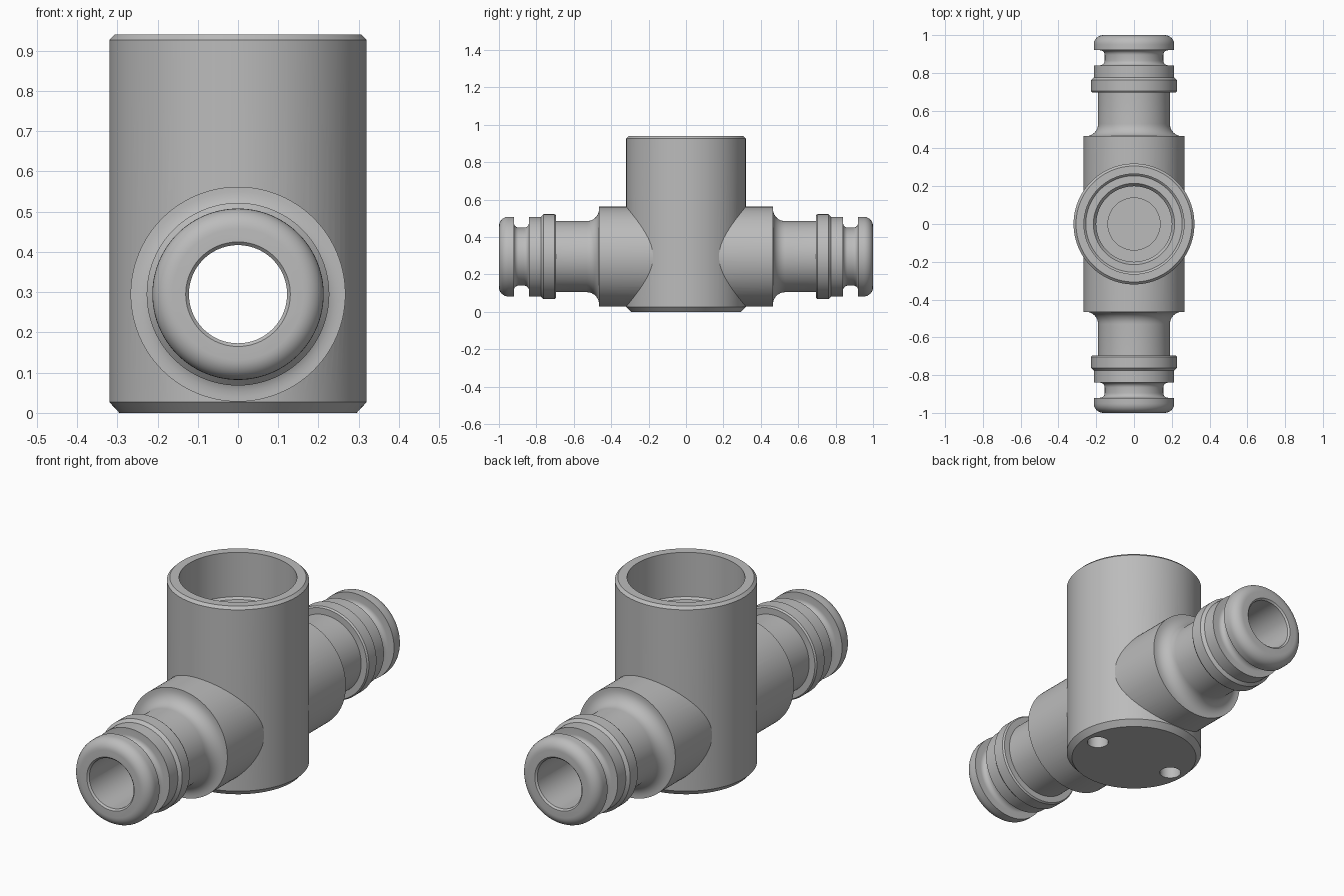
import bpy, bmesh, math
from mathutils import Matrix

cube = bpy.data.objects.get("Cube")
if cube:
    bpy.data.objects.remove(cube, do_unlink=True)

SEGMENTS = 96
PIPE_Z = 0.295

grey = bpy.data.materials.new("plain grey")
grey.use_nodes = True
colour = (0.5, 0.5, 0.5, 1)
grey.diffuse_color = colour
grey.node_tree.nodes["Principled BSDF"].inputs["Base Color"].default_value = colour


def lathe(name, profile, matrix=Matrix(), segments=SEGMENTS):
    """Closed solid turned from (radius, height) points."""
    bm = bmesh.new()
    rings = []
    for r, h in profile:
        ring = []
        for i in range(segments):
            a = math.tau * i / segments
            ring.append(bm.verts.new((r * math.cos(a), r * math.sin(a), h)))
        rings.append(ring)
    for low, high in zip(rings, rings[1:]):
        for i in range(segments):
            j = (i + 1) % segments
            bm.faces.new((low[i], low[j], high[j], high[i]))
    bm.faces.new(rings[0])
    bm.faces.new(rings[-1])
    bm.transform(matrix)
    bmesh.ops.recalc_face_normals(bm, faces=bm.faces)
    mesh = bpy.data.meshes.new(name)
    bm.to_mesh(mesh)
    bm.free()
    mesh.materials.append(grey)
    obj = bpy.data.objects.new(name, mesh)
    bpy.context.collection.objects.link(obj)
    return obj


def arc(r, h, radius, start, end, steps=8):
    """Fillet points around centre (r, h), angles in degrees."""
    points = []
    for i in range(steps + 1):
        a = math.radians(start + (end - start) * i / steps)
        points.append((r + radius * math.cos(a), h + radius * math.sin(a)))
    return points


def combine(target, tool, operation):
    bpy.context.view_layer.objects.active = target
    mod = target.modifiers.new(tool.name, 'BOOLEAN')
    mod.operation = operation
    mod.solver = 'EXACT'
    mod.object = tool
    bpy.ops.object.modifier_apply(modifier=mod.name)
    bpy.data.objects.remove(tool, do_unlink=True)


# Upright round body with chamfered ends
body = lathe("tee_fitting_body", [
    (0.295, 0), (0.32, 0.027), (0.32, 0.927), (0.307, 0.94)])

# Side spigots: shoulder, neck, collar, seal groove and rounded tip
half = [(0.267, 0.465)]
half += arc(0.255, 0.53, 0.065, 270, 180)
half += [(0.19, 0.695), (0.221, 0.695), (0.227, 0.703), (0.227, 0.762)]
half += [(0.213, 0.776), (0.213, 0.84)]
half += arc(0.18, 0.865, 0.025, 270, 180, 6)
half += arc(0.18, 0.895, 0.025, 180, 90, 6)
half += [(0.213, 0.92)]
half += arc(0.163, 0.95, 0.05, 0, 90)
lying = Matrix.Translation((0, 0, PIPE_Z)) @ Matrix.Rotation(math.pi / 2, 4, 'X')
spigots = lathe("spigots", [(r, -h) for r, h in reversed(half)] + half, lying)
combine(body, spigots, 'UNION')

# Stepped socket open at the top
socket = lathe("socket_cutter", [
    (0.138, 0.12), (0.138, 0.5), (0.2, 0.5), (0.2, 0.69), (0.215, 0.71),
    (0.255, 0.71), (0.265, 0.72), (0.265, 1.1)])
combine(body, socket, 'DIFFERENCE')

# Through bore along the spigots, with eased mouths
bore = [(0.122, 0), (0.122, 0.992), (0.13, 1.0), (0.13, 1.1)]
bore = [(r, -h) for r, h in reversed(bore[1:])] + bore[1:]
combine(body, lathe("bore_cutter", bore, lying), 'DIFFERENCE')

# Two blind holes in the underside
for side in (-1, 1):
    place = Matrix.Translation((side * 0.225, 0, 0))
    hole = lathe("hole_cutter", [(0.05, -0.1), (0.05, 0.06)], place, 32)
    combine(body, hole, 'DIFFERENCE')

# Smooth turned surfaces with crisp edges
bpy.ops.object.select_all(action='DESELECT')
body.select_set(True)
bpy.context.view_layer.objects.active = body
bpy.ops.object.shade_smooth_by_angle(angle=math.radians(30))
